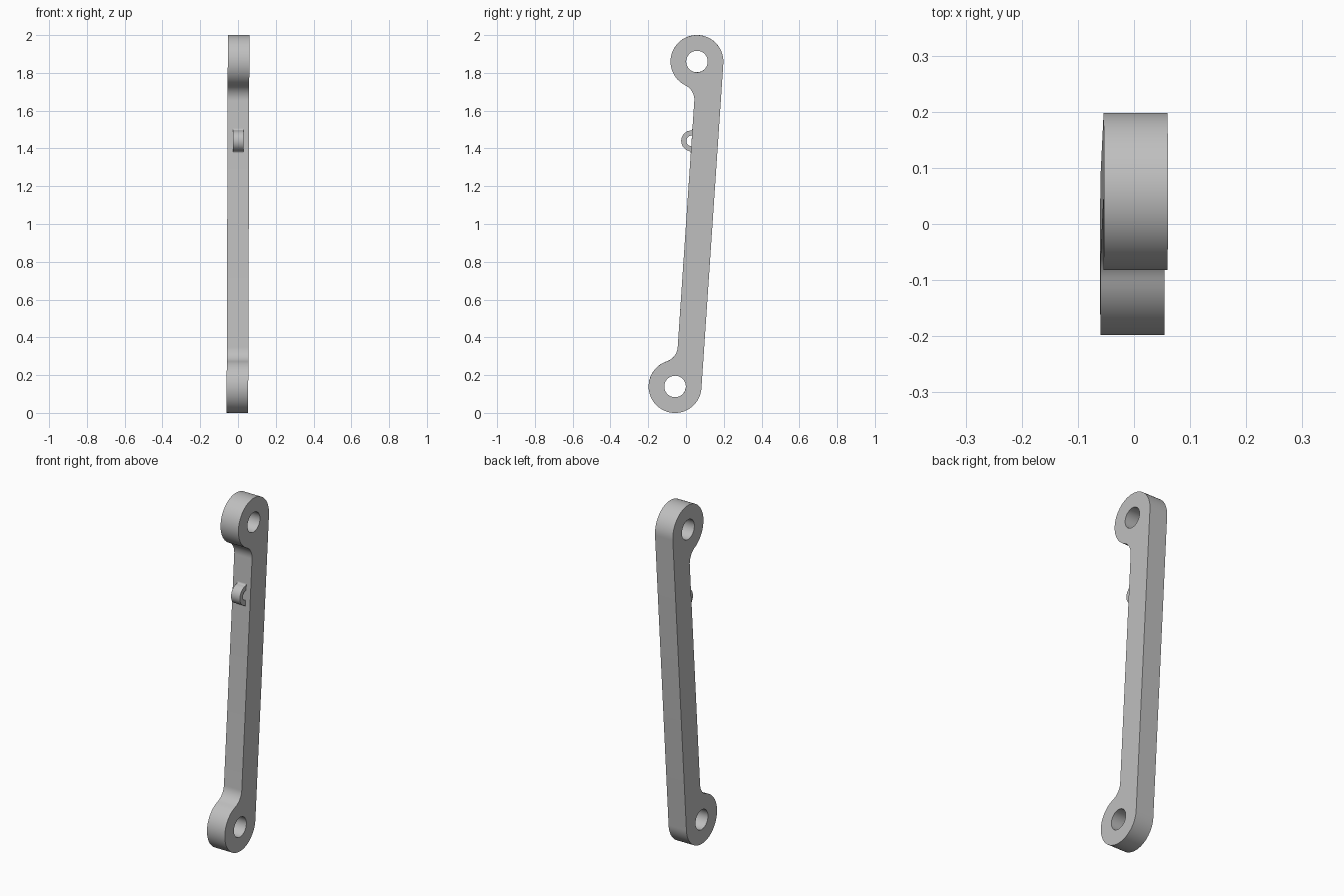
import bpy, bmesh
from math import sin, cos, pi, atan2, sqrt
from mathutils import Matrix

cube = bpy.data.objects.get("Cube")
if cube:
    bpy.data.objects.remove(cube)

HALF = 0.862      # half the distance between the pin holes
R = 0.14          # eye radius
POSE = (Matrix.Translation((0, 0, 1)) @ Matrix.Rotation(0.0033, 4, 'Y')
        @ Matrix.Rotation(-atan2(0.116, 1.72), 4, 'X'))

grey = bpy.data.materials.new("plain grey")
grey.use_nodes = True
grey.diffuse_color = (0.52, 0.52, 0.52, 1)
grey.node_tree.nodes["Principled BSDF"].inputs["Base Color"].default_value = grey.diffuse_color


def arc(cy, cz, r, a, b, n):
    """Points on an arc from angle a to b."""
    return [(cy + r * cos(a + (b - a) * i / n), cz + r * sin(a + (b - a) * i / n))
            for i in range(n + 1)]


def blend(r, f):
    """Drop of a fillet of radius f under a circle r, and its joining angle."""
    d = sqrt((r + f) ** 2 - f ** 2)
    return d, atan2(d, f)


def plate(name, loops, half_width):
    """Fill outlines (holes included) and extrude them along x."""
    bm = bmesh.new()
    for pts in loops:
        vs = [bm.verts.new((-half_width, y, z)) for y, z in pts]
        for i, v in enumerate(vs):
            bm.edges.new((v, vs[i - 1]))
    bmesh.ops.triangle_fill(bm, use_beauty=True, edges=bm.edges[:], normal=(1, 0, 0))
    out = bmesh.ops.extrude_face_region(bm, geom=bm.faces[:], use_keep_orig=True)
    bmesh.ops.translate(bm, vec=(2 * half_width, 0, 0),
                        verts=[g for g in out["geom"] if isinstance(g, bmesh.types.BMVert)])
    bmesh.ops.recalc_face_normals(bm, faces=bm.faces[:])
    mesh = bpy.data.meshes.new(name)
    bm.to_mesh(mesh)
    bm.free()
    mesh.materials.append(grey)
    ob = bpy.data.objects.new(name, mesh)
    bpy.context.collection.objects.link(ob)
    ob.matrix_world = POSE
    bpy.ops.object.select_all(action='DESELECT')
    ob.select_set(True)
    bpy.context.view_layer.objects.active = ob
    bpy.ops.object.shade_smooth_by_angle(angle=0.6)


# Link arm: upper eye and fillet, mirrored for the lower end
F = 0.085
drop, turn = blend(R, F)
upper = arc(0, HALF, R, 0, pi + turn, 48) + arc(-F, HALF - drop, F, turn, 0, 14)[1:]
lower = [(y, -z) for y, z in reversed(upper)]
holes = [arc(0, s * HALF, 0.057, 0, 2 * pi, 40)[:-1] for s in (1, -1)]
plate("link_arm", [upper + lower] + holes, 0.057)

# Small loop on the front edge, with flared feet
LZ, LR, LF = 0.441, 0.055, 0.012
drop, turn = blend(LR, LF)
sink = 0.01
outer = ([(sink, LZ + drop)] + arc(-LF, LZ + drop, LF, 0, -turn, 8)
         + arc(0, LZ, LR, pi - turn, pi + turn, 24)
         + arc(-LF, LZ - drop, LF, turn, 0, 8)[1:] + [(sink, LZ - drop)])
inner = [(sink, LZ - 0.028)] + arc(0, LZ, 0.028, 1.5 * pi, 0.5 * pi, 20) + [(sink, LZ + 0.028)]
# Remove repeated joints before filling
outline = []
for p in outer + inner:
    if not outline or abs(p[0] - outline[-1][0]) + abs(p[1] - outline[-1][1]) > 1e-5:
        outline.append(p)
plate("cable_loop", [outline], 0.028)
